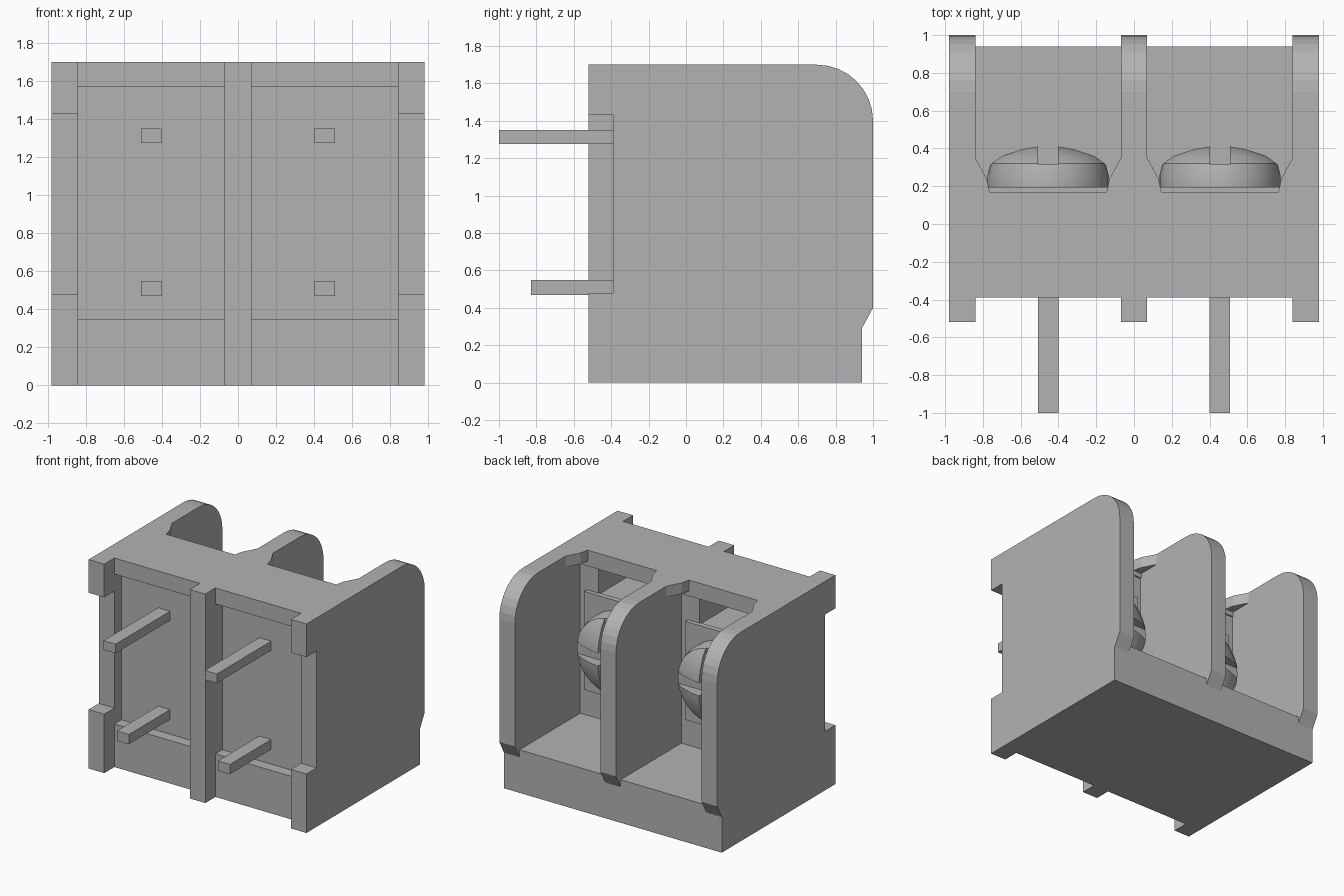
import bpy, bmesh, math
from mathutils import Matrix, Vector

if "Cube" in bpy.data.objects:
    bpy.data.objects.remove(bpy.data.objects["Cube"], do_unlink=True)

GREY = (0.45, 0.45, 0.45, 1)
grey = bpy.data.materials.new("plain grey")
grey.use_nodes = True
grey.diffuse_color = GREY
grey.node_tree.nodes["Principled BSDF"].inputs["Base Color"].default_value = GREY


def finish(name, bm):
    bmesh.ops.recalc_face_normals(bm, faces=bm.faces)
    mesh = bpy.data.meshes.new(name)
    bm.to_mesh(mesh)
    bm.free()
    mesh.materials.append(grey)
    obj = bpy.data.objects.new(name, mesh)
    bpy.context.collection.objects.link(obj)
    return obj


def box(name, x, y, z):
    bm = bmesh.new()
    size = Vector((x[1] - x[0], y[1] - y[0], z[1] - z[0]))
    mid = Vector((x[0] + x[1], y[0] + y[1], z[0] + z[1])) / 2
    bmesh.ops.create_cube(bm, size=1, matrix=Matrix.Translation(mid) @ Matrix.Diagonal(size.to_4d()))
    return finish(name, bm)


def prism(name, points, shift):
    """Extrude a closed outline of 3D points along a vector."""
    bm = bmesh.new()
    face = bm.faces.new([bm.verts.new(p) for p in points])
    out = bmesh.ops.extrude_face_region(bm, geom=[face])
    bmesh.ops.translate(bm, vec=shift, verts=[v for v in out["geom"] if isinstance(v, bmesh.types.BMVert)])
    return finish(name, bm)


def select_only(obj):
    bpy.ops.object.select_all(action="DESELECT")
    obj.select_set(True)
    bpy.context.view_layer.objects.active = obj


def cut(obj, cutter):
    select_only(obj)
    mod = obj.modifiers.new("cut", "BOOLEAN")
    mod.object, mod.operation, mod.solver = cutter, "DIFFERENCE", "EXACT"
    bpy.ops.object.modifier_apply(modifier=mod.name)
    bpy.data.objects.remove(cutter, do_unlink=True)


# Partition walls with a rounded upper back corner and a stepped foot
TOP, FRONT, SHELF, HALF = 1.70, -0.52, -0.39, 0.07
back = [(0.94, 0), (0.94, 0.29), (1.0, 0.40)]
for i in range(9):
    a = math.radians(90 * i / 8)
    back.append((0.70 + 0.30 * math.cos(a), 1.40 + 0.30 * math.sin(a)))
plain_front = [(FRONT, TOP), (FRONT, 0)]
notched_front = [(FRONT, TOP), (FRONT, 1.43), (SHELF, 1.43), (SHELF, 0.48), (FRONT, 0.48), (FRONT, 0)]
for name, x, front in (("left_wall", 0.91, notched_front), ("middle_wall", 0, plain_front),
                       ("right_wall", -0.91, notched_front)):
    prism(name, [(x - HALF, y, z) for y, z in back + front], (2 * HALF, 0, 0))

for side, c in (("left", 0.455), ("right", -0.455)):
    inner, outer = c - 0.385, c + 0.385
    # Bay floor, roof and central body with a pocket under the roof
    box(side + "_floor", (inner, outer), (SHELF, 0.94), (0, 0.35))
    box(side + "_roof", (inner, outer), (SHELF, 0.17), (1.57, TOP))
    box(side + "_body", (inner, outer), (-0.30, 0.16), (0.35, 1.36))
    box(side + "_pocket_back", (inner, outer), (-0.30, -0.22), (1.36, 1.57))
    for s in (-1, 1):
        edge = c + s * 0.385
        box(side + "_pocket_cheek", sorted((c + s * 0.22, edge)), (-0.22, 0.16), (1.36, 1.57))
        # Tapered gussets joining roof and walls
        outline = [(edge, 0.17), (c + s * 0.31, 0.17), (c + s * 0.325, 0.24), (edge, 0.35)]
        prism(side + "_gusset", [(x, y, 1.61) for x, y in outline], (0, 0, TOP - 1.61))

    # Contact plate and pins
    box(side + "_contact_plate", (c - 0.325, c + 0.325), (0.15, 0.195), (0.57, 1.37))
    box(side + "_upper_pin", (c - 0.054, c + 0.054), (-1.0, -0.25), (1.275, 1.35))
    box(side + "_lower_pin", (c - 0.054, c + 0.054), (-0.83, -0.25), (0.47, 0.55))

    # Domed screw head with crossed slots
    zc, seg = 0.97, 32
    bm = bmesh.new()
    rings = []
    for r, y in ((0.32, 0.19), (0.32, 0.26), (0.305, 0.32), (0.25, 0.36), (0.15, 0.395), (0.05, 0.415)):
        rings.append([bm.verts.new((c + r * math.cos(t), y, zc + r * math.sin(t)))
                      for t in (2 * math.pi * k / seg for k in range(seg))])
    for low, high in zip(rings, rings[1:]):
        for k in range(seg):
            n = (k + 1) % seg
            bm.faces.new((low[k], low[n], high[n], high[k]))
    bm.faces.new(rings[0])
    bm.faces.new(rings[-1])
    head = finish(side + "_screw_head", bm)
    for w, h in ((0.052, 0.5), (0.5, 0.052)):
        cut(head, box("slot_cutter", (c - w, c + w), (0.315, 0.6), (zc - h, zc + h)))
    select_only(head)
    bpy.ops.object.shade_smooth_by_angle(angle=math.radians(30))
